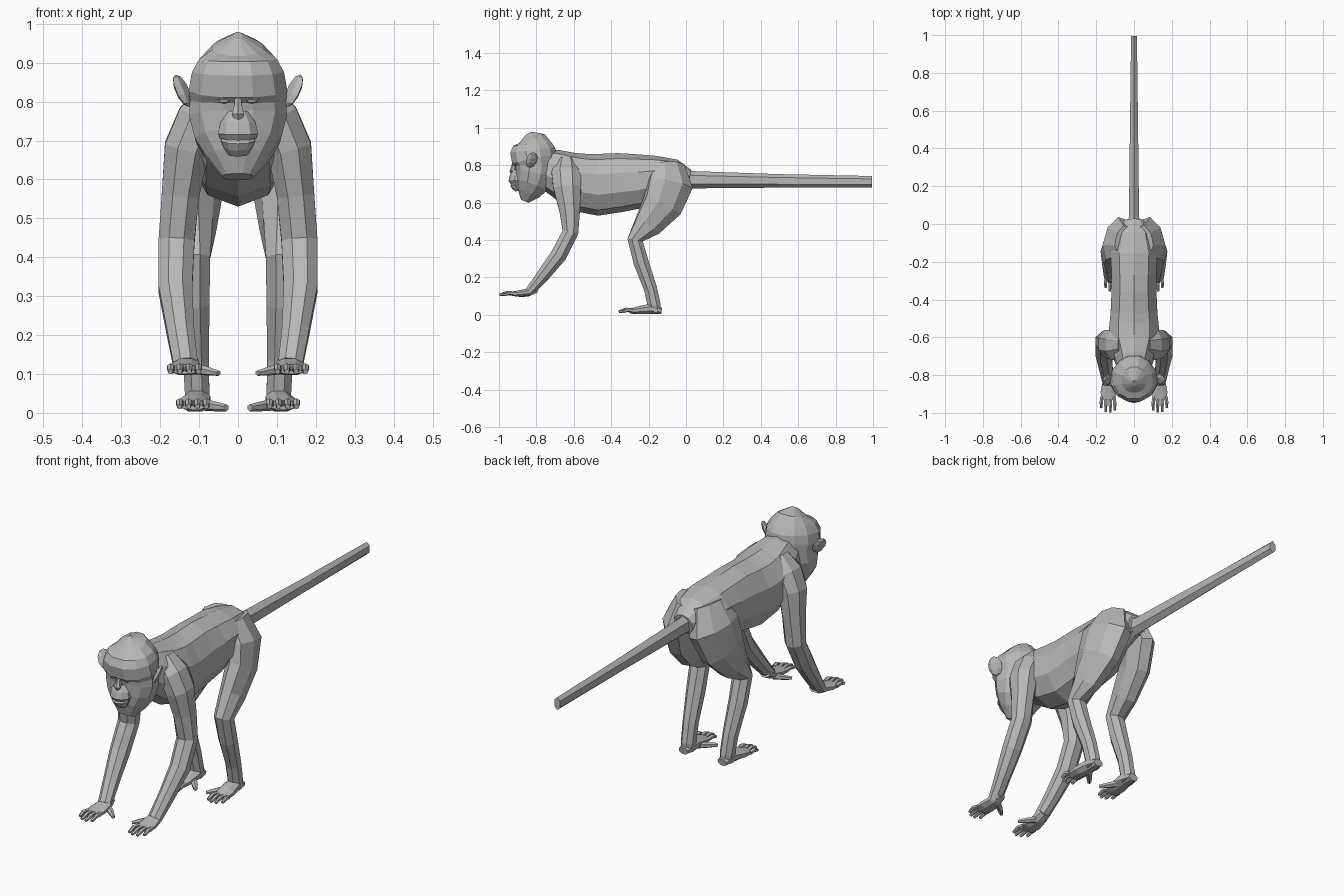
import bpy, bmesh, math
from mathutils import Vector

fur = bpy.data.materials.new("grey fur")
fur.diffuse_color = (0.48, 0.48, 0.48, 1)


def finish(name, bm):
    bmesh.ops.recalc_face_normals(bm, faces=bm.faces)
    me = bpy.data.meshes.new(name)
    bm.to_mesh(me)
    bm.free()
    me.materials.append(fur)
    ob = bpy.data.objects.new(name, me)
    bpy.context.collection.objects.link(ob)
    return ob


def loft(bm, path, n=8, s=1, power=1.0):
    """Closed tube through (x, y, z, half width, half depth, optional twist) sections."""
    pts = [Vector((p[0] * s, p[1], p[2])) for p in path]
    rings = []
    for i, p in enumerate(path):
        t = (pts[min(i + 1, len(pts) - 1)] - pts[max(i - 1, 0)]).normalized()
        side = (Vector((1, 0, 0)) - t * t.x).normalized()
        up = t.cross(side)
        w = p[5] * s if len(p) > 5 else 0
        side, up = (side * math.cos(w) - up * math.sin(w),
                    up * math.cos(w) + side * math.sin(w))
        ring = []
        for k in range(n):
            a = 2 * math.pi * (k + 0.5) / n
            c, d = math.cos(a), math.sin(a)
            c = math.copysign(abs(c) ** power, c)
            d = math.copysign(abs(d) ** power, d)
            ring.append(bm.verts.new(pts[i] + side * c * p[3] + up * d * p[4]))
        rings.append(ring)
    for a, b in zip(rings, rings[1:]):
        for k in range(n):
            bm.faces.new((a[k], a[(k + 1) % n], b[(k + 1) % n], b[k]))
    bm.faces.new(rings[0])
    bm.faces.new(rings[-1])


def tube(name, path, **kw):
    bm = bmesh.new()
    loft(bm, path, **kw)
    return finish(name, bm)


def ball(name, loc, size, rot=(0, 0, 0), u=8, v=6):
    bm = bmesh.new()
    bmesh.ops.create_uvsphere(bm, u_segments=u, v_segments=v, radius=1)
    ob = finish(name, bm)
    ob.location, ob.scale, ob.rotation_euler = loc, size, rot
    return ob


# Torso: (y, top, bottom, half width)
torso = [(-.80, .89, .73, .075), (-.72, .89, .66, .105), (-.64, .875, .605, .135),
         (-.56, .865, .55, .138), (-.47, .86, .53, .130), (-.35, .865, .55, .124),
         (-.25, .86, .57, .125), (-.14, .85, .62, .130), (-.05, .83, .65, .10),
         (.02, .775, .68, .05)]
body = tube("body", [(0, y, (a + b) / 2, w, (a - b) / 2) for y, a, b, w in torso],
            n=10, power=.95)

# Head: (z, front y, back y, half width), narrowed towards the nape
head = [(.607, -.885, -.84, .04), (.655, -.91, -.775, .083), (.70, -.915, -.73, .115),
        (.76, -.914, -.70, .130), (.805, -.918, -.69, .127), (.835, -.936, -.69, .131),
        (.88, -.944, -.695, .122), (.912, -.928, -.715, .103), (.942, -.90, -.75, .066),
        (.970, -.86, -.825, .012)]
parts = [tube("head", [(0, (f + b) / 2, z, w, (b - f) / 2) for z, f, b, w in head],
              n=12, power=.9)]
for v in parts[0].data.vertices:
    v.co.x *= 1 - 1.8 * max(0, v.co.y + .82)

# Tail
parts.append(tube("tail", [(0, -.06, .73, .05, .055), (0, .04, .722, .031, .046),
                           (0, .5, .716, .025, .036), (0, .995, .711, .018, .031)], n=6))

arm = [(.05, -.64, .815, .05, .06), (.100, -.64, .755, .062, .085),
       (.132, -.635, .68, .062, .080), (.148, -.622, .56, .052, .06),
       (.158, -.618, .44, .050, .046), (.161, -.68, .32, .047, .047),
       (.148, -.765, .21, .038, .038), (.135, -.835, .125, .034, .027)]
# Thighs are turned so the knees lie further apart than the rump
leg = [(.05, -.09, .80, .055, .085, .2), (.09, -.085, .70, .073, .130, .28),
       (.107, -.125, .59, .066, .115, .25), (.112, -.205, .48, .056, .08, .15),
       (.115, -.272, .40, .047, .045), (.114, -.24, .28, .044, .044),
       (.108, -.19, .14, .036, .038), (.105, -.17, .05, .034, .038),
       (.105, -.165, .012, .029, .033)]
for s, side in ((1, "left"), (-1, "right")):
    parts.append(tube(side + "_arm", arm, s=s))
    parts.append(tube(side + "_leg", leg, s=s))

# Fuse the limbs, head and tail into one skin
bpy.context.view_layer.objects.active = body
for p in parts:
    m = body.modifiers.new("join", "BOOLEAN")
    m.operation, m.solver, m.object = "UNION", "EXACT", p
    bpy.ops.object.modifier_apply(modifier=m.name)
    bpy.data.objects.remove(p)


def paw(name, palm, thumb, x0, dx, y0, y1, z, s):
    """Palm, inward thumb and four bent digits."""
    bm = bmesh.new()
    loft(bm, palm, n=8, s=s)
    loft(bm, thumb, n=6, s=s)
    for i in range(4):
        x = x0 + dx * i
        tip = y1 + (0, -.012, -.008, .012)[i]
        splay = (i - 1.5) * .003
        loft(bm, [(x, y0, z + .004, .011, .012),
                  (x + splay, (y0 + tip) / 2, z + .009, .010, .011),
                  (x + splay, tip, z - .002, .007, .007)], n=6, s=s)
    return finish(name, bm)


hand_palm = [(.133, -.80, .14, .028, .022), (.133, -.84, .122, .036, .022),
             (.136, -.89, .114, .044, .018), (.137, -.93, .112, .040, .013)]
hand_thumb = [(.115, -.84, .114, .017, .015), (.08, -.865, .108, .014, .012),
              (.05, -.89, .102, .008, .007)]
foot_palm = [(.105, -.130, .022, .026, .018), (.105, -.19, .032, .037, .030),
             (.112, -.25, .025, .042, .023), (.115, -.30, .020, .039, .013)]
foot_thumb = [(.095, -.21, .022, .018, .016), (.06, -.25, .017, .015, .013),
              (.03, -.285, .013, .009, .009)]
for s, side in ((1, "left"), (-1, "right")):
    paw(side + "_hand", hand_palm, hand_thumb, .106, .021, -.915, -.985, .108, s)
    paw(side + "_foot", foot_palm, foot_thumb, .086, .02, -.285, -.348, .018, s)
    # Ear and eye
    ball(side + "_ear", (s * .143, -.825, .828), (.013, .034, .046),
         (0, s * .45, s * .5), u=6, v=5)
    ball(side + "_eye", (s * .036, -.915, .806), (.019, .012, .011), u=8, v=4)

# Nose
tube("nose", [(0, -.918, .815, .010, .010), (0, -.922, .79, .011, .013),
              (0, -.926, .768, .018, .018), (0, -.922, .75, .010, .014)], n=6)
# Muzzle with upper and lower lips
tube("upper_muzzle", [(0, -.90, .775, .026, .027), (0, -.902, .745, .048, .040),
                      (0, -.902, .718, .054, .047), (0, -.90, .708, .049, .038)], n=10)
tube("lower_lip", [(0, -.90, .708, .043, .032), (0, -.90, .700, .046, .041),
                   (0, -.895, .684, .038, .036), (0, -.89, .665, .026, .024)], n=10)
